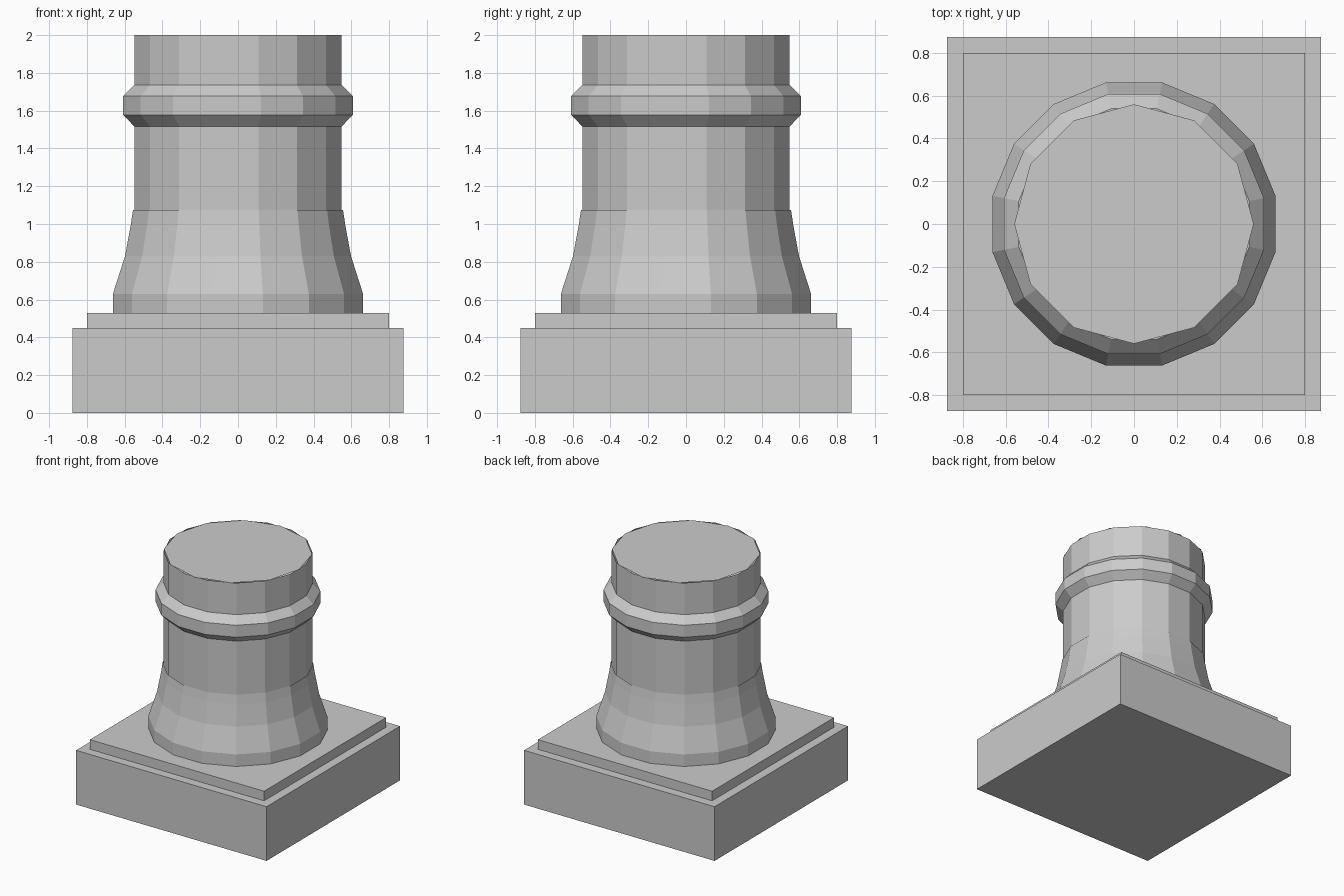
import bpy, math

if "Cube" in bpy.data.objects:
    bpy.data.objects.remove(bpy.data.objects["Cube"])

stone = bpy.data.materials.new("grey stone")
stone.diffuse_color = (0.6, 0.6, 0.6, 1)
stone.use_nodes = True
stone.node_tree.nodes["Principled BSDF"].inputs["Base Color"].default_value = stone.diffuse_color


def make(name, verts, faces):
    me = bpy.data.meshes.new(name)
    me.from_pydata(verts, [], faces)
    me.materials.append(stone)
    ob = bpy.data.objects.new(name, me)
    bpy.context.collection.objects.link(ob)
    return ob


def slab(name, half, z0, z1):
    bpy.ops.mesh.primitive_cube_add(size=1, location=(0, 0, (z0 + z1) / 2))
    ob = bpy.context.object
    ob.name = name
    ob.scale = (2 * half, 2 * half, z1 - z0)
    ob.data.materials.append(stone)


def lathe(name, profile, closed=False, n=16):
    """Spin an (r, z) profile, listed bottom to top on the outside."""
    verts = []
    for r, z in profile:
        for i in range(n):
            a = (i + 0.5) * 2 * math.pi / n
            verts.append((r * math.cos(a), r * math.sin(a), z))
    m = len(profile)
    faces = []
    for k in range(m if closed else m - 1):
        q = (k + 1) % m
        for i in range(n):
            j = (i + 1) % n
            faces.append((k * n + i, k * n + j, q * n + j, q * n + i))
    return make(name, verts, faces)


def disc(name, r, z, up, n=12):
    verts = [(r * math.cos(i * 2 * math.pi / n), r * math.sin(i * 2 * math.pi / n), z)
             for i in range(n)]
    order = list(range(n))
    make(name, verts, [order if up else order[::-1]])


# square base and its thin step
slab("plinth", 0.875, 0.0, 0.45)
slab("plinth_step", 0.80, 0.45, 0.53)

# round shaft with twelve-sided end caps
lathe("shaft", [(0.56, 0.0), (0.56, 2.0)])
disc("shaft_top", 0.56, 2.0, True)
disc("shaft_bottom", 0.56, 0.0, False)

# flared foot of the shaft
lathe("flared_foot", [(0.675, 0.53), (0.675, 0.63), (0.61, 0.83),
                      (0.578, 1.0), (0.567, 1.075)])

# collar: ring with an octagonal section
section = [(0.50 + 0.13 * math.cos(math.radians(a)), 1.627 + 0.13 * math.sin(math.radians(a)))
           for a in [22.5 + 45 * i for i in range(8)]]
lathe("collar_ring", section, closed=True)
